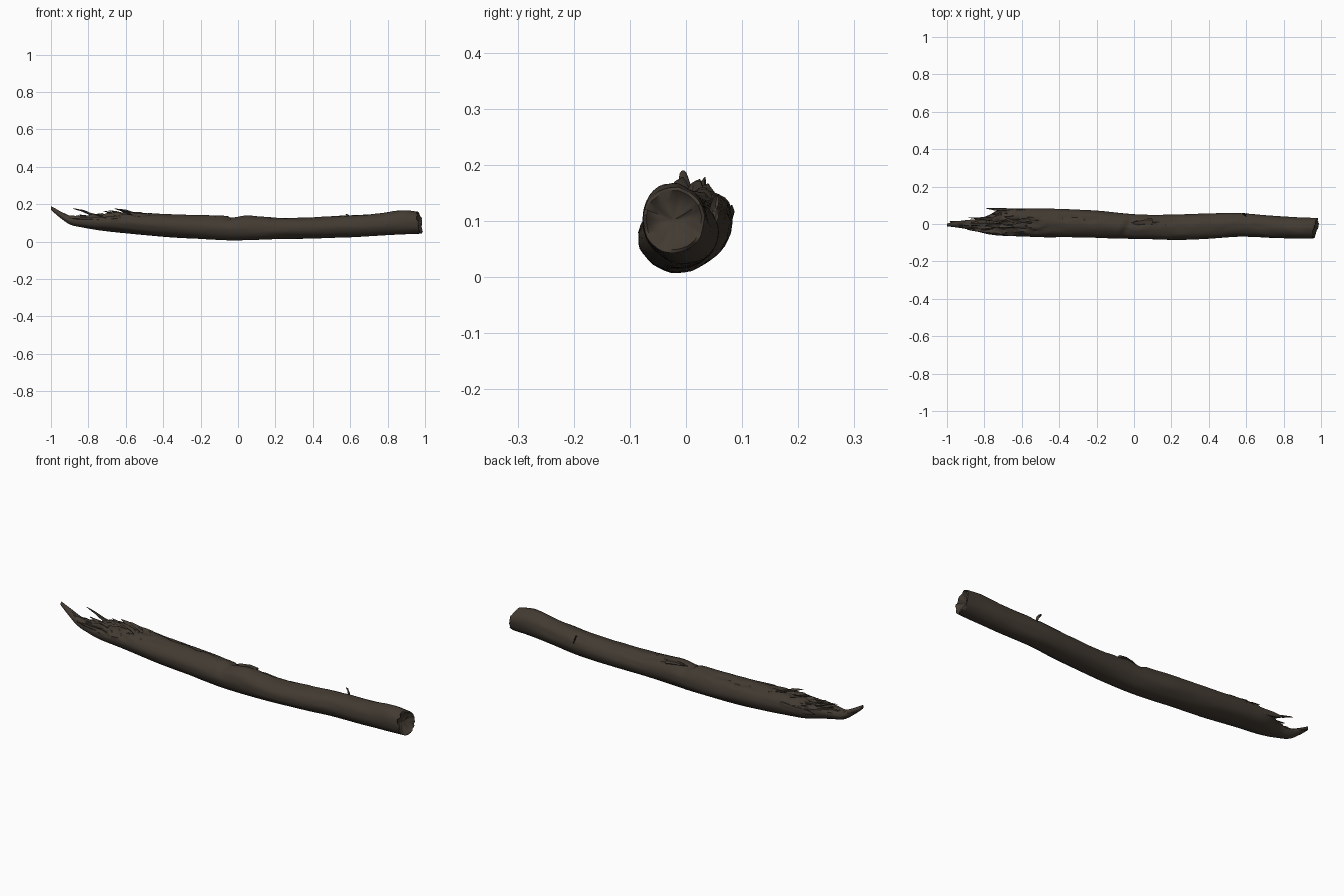
import bpy, bmesh, math, random
from mathutils import Vector, noise

if "Cube" in bpy.data.objects:
    bpy.data.objects.remove(bpy.data.objects["Cube"])

random.seed(4)
SIDES, STEPS = 36, 150

bark = bpy.data.materials.new("dark bark brown")
bark.diffuse_color = (0.055, 0.043, 0.032, 1)
bark.use_nodes = True
bark.node_tree.nodes["Principled BSDF"].inputs["Base Color"].default_value = bark.diffuse_color

# Log outline stations: x, bottom z, top z, front y, back y
STATIONS = [
    (-1.00, .170, .190, -.012, .002), (-.96, .135, .168, -.017, .012),
    (-.90, .093, .140, -.026, .020), (-.83, .076, .140, -.042, .028),
    (-.78, .067, .142, -.054, .045), (-.72, .058, .148, -.062, .076),
    (-.62, .047, .160, -.066, .084), (-.40, .026, .147, -.071, .080),
    (-.20, .014, .141, -.073, .071), (-.05, .007, .137, -.077, .056),
    (.06, .008, .140, -.082, .050), (.22, .013, .127, -.086, .050),
    (.40, .016, .130, -.078, .055), (.57, .024, .139, -.067, .058),
    (.75, .032, .150, -.075, .043), (.89, .038, .168, -.078, .035),
    (.97, .042, .160, -.077, .033)]


def outline(x):
    """Smoothly interpolate the outline stations at x."""
    for i in range(len(STATIONS) - 1):
        a, b = STATIONS[i], STATIONS[i + 1]
        if x <= b[0] or i == len(STATIONS) - 2:
            p, q = STATIONS[max(i - 1, 0)], STATIONS[min(i + 2, len(STATIONS) - 1)]
            h = b[0] - a[0]
            t = (x - a[0]) / h
            out = []
            for k in range(1, 5):
                ma = (b[k] - p[k]) / (b[0] - p[0]) * h
                mb = (q[k] - a[k]) / (q[0] - a[0]) * h
                out.append((2*t**3 - 3*t*t + 1) * a[k] + (t**3 - 2*t*t + t) * ma
                           + (3*t*t - 2*t**3) * b[k] + (t**3 - t*t) * mb)
            return out


def crack(x, ang, x0, x1, a0, a1, width, depth):
    """Depth of a wandering lengthwise crack between two ends."""
    if not x0 < x < x1:
        return 0
    t = (x - x0) / (x1 - x0)
    mid = a0 + (a1 - a0) * t + .12 * math.sin(x * 45)
    return depth * math.sin(math.pi * t) ** .5 * max(0, 1 - abs(ang - mid) / width)


def log_point(x, ang):
    """Point on the bark; ang 0 = back, pi/2 = top, pi = front."""
    zb, zt, yf, yb = outline(x)
    ry, rz = (yb - yf) / 2, (zt - zb) / 2
    c, s = math.cos(ang), math.sin(ang)
    up = max(0, s)
    r = 1 + .05 * noise.noise(Vector((x * 4, c * 2.2, s * 2.2)))
    r += .025 * noise.noise(Vector((x * 14, c * 6, s * 6))) * (.3 + up)
    # cross crack with a stepped lip near the middle
    d = x + .03 - .03 * c
    if -.03 < d < .07:
        r -= .26 * up ** 1.5 * (1 - (d + .03) / .1 if d > 0 else (d + .03) / .03)
    # lengthwise cracks and the peeled ledge on the back
    r -= crack(x, ang, .0, .34, 1.15, 1.0, .2, .16)
    r -= crack(x, ang, -.52, -.12, 1.0, 1.25, .2, .15)
    r -= crack(x, ang, -.82, -.45, 2.35, 2.1, .22, .22)
    r -= crack(x, ang, -.74, -.48, 1.7, 1.5, .2, .24)
    r -= crack(x, ang, .57, .62, .9, .6, .3, .14)
    # torn wood on the upper side of the broken end
    torn = min(1, max(0, (-.56 - x) / .12)) * min(1, max(0, (x + 1) / .12))
    r += torn * up * (.45 * noise.noise(Vector((x * 24, c * 7, s * 3))) - .06)
    return Vector((x, (yf + yb) / 2 + ry * c * r, (zb + zt) / 2 + rz * s * r))


def finish(bm, name, angle):
    bmesh.ops.recalc_face_normals(bm, faces=bm.faces)
    mesh = bpy.data.meshes.new(name)
    bm.to_mesh(mesh)
    bm.free()
    mesh.materials.append(bark)
    ob = bpy.data.objects.new(name, mesh)
    bpy.context.collection.objects.link(ob)
    bpy.ops.object.select_all(action='DESELECT')
    ob.select_set(True)
    bpy.context.view_layer.objects.active = ob
    bpy.ops.object.shade_smooth_by_angle(angle=math.radians(angle))


def skin(bm, rings):
    """Bridge point rings into a tube with closed ends."""
    vs = [[bm.verts.new(p) for p in ring] for ring in rings]
    n = len(vs[0])
    for a, b in zip(vs, vs[1:]):
        for j in range(n):
            bm.faces.new((a[j], a[(j + 1) % n], b[(j + 1) % n], b[j]))
    bm.faces.new(vs[0])
    bm.faces.new(vs[-1])


# Main log, with the right end sheared and roughly snapped
rings = []
for i in range(STEPS + 1):
    x = -1 + 1.97 * i / STEPS
    ring = [log_point(x, math.tau * j / SIDES) for j in range(SIDES)]
    k = min(1, max(0, (x - .85) / .12))
    for p in ring:
        p.x += k * (.2 * (p.y + .03) - .16 * (p.z - .09)
                    + .008 * noise.noise(Vector((3, p.y * 60, p.z * 60))))
    rings.append(ring)
rim = rings[-1]
centre = sum(rim, Vector()) / SIDES
for scale, inset in ((.9, .002), (.65, -.012), (.35, -.02), (.08, -.016)):
    ring = []
    for p in rim:
        q = centre.lerp(p, scale)
        q.x += inset + .012 * noise.noise(Vector((9, q.y * 45, q.z * 45)))
        ring.append(q)
    rings.append(ring)
bm = bmesh.new()
skin(bm, rings)
finish(bm, "log", 45)


def splinter(name, points, width, thick, sides=6):
    """Tapering sliver along a path; width is across y, thick across z."""
    bm, rings = bmesh.new(), []
    n = len(points) - 1
    for i, p in enumerate(points):
        t = (1 - i / n) ** .6 * .92 + .08
        ring = []
        for j in range(sides):
            a = math.tau * j / sides
            f = t * random.uniform(.8, 1.2)
            ring.append(Vector(p) + Vector((random.uniform(-.006, .006),
                        width * f * math.cos(a), thick * f * math.sin(a))))
        rings.append(ring)
    skin(bm, rings)
    finish(bm, name, 35)


# Long slivers at the broken end
splinter("back_splinter", [(-.58, .070, .112), (-.68, .076, .113), (-.74, .079, .117), (-.79, .083, .121)], .012, .022)
splinter("raised_splinter", [(-.74, .025, .135), (-.79, .028, .148), (-.83, .030, .164), (-.88, .034, .178)], .012, .010)
splinter("tip_splinter", [(-.86, .002, .115), (-.92, .004, .135), (-.96, .008, .150), (-.985, .014, .160)], .014, .012)
splinter("front_splinter", [(-.70, -.045, .118), (-.78, -.040, .122), (-.84, -.034, .122), (-.89, -.030, .125)], .012, .012)

# Ragged bark flakes standing up around the break
for i, (x, y, z, lift) in enumerate([(-.60, .02, .150, .024), (-.63, -.01, .150, .028),
                                     (-.66, .035, .146, .02), (-.69, .005, .142, .022),
                                     (-.55, .03, .148, .01), (-.72, .05, .125, .022),
                                     (-.76, -.01, .132, .015), (-.82, .012, .128, .016)]):
    splinter(f"bark_flake_{i + 1}",
             [(x + .07, y, z - .012), (x + .03, y, z + lift * .3), (x, y, z + lift * .7), (x - .03, y + .004, z + lift)],
             .018, .008)

# Broken lip over the cross crack and the small twig stub
splinter("crack_lip", [(.10, .01, .126), (.06, .01, .131), (.02, .008, .132), (-.01, .005, .130)], .024, .010)
splinter("twig_stub", [(.60, .046, .105), (.595, .049, .125), (.588, .053, .138), (.58, .057, .146)], .010, .010)
